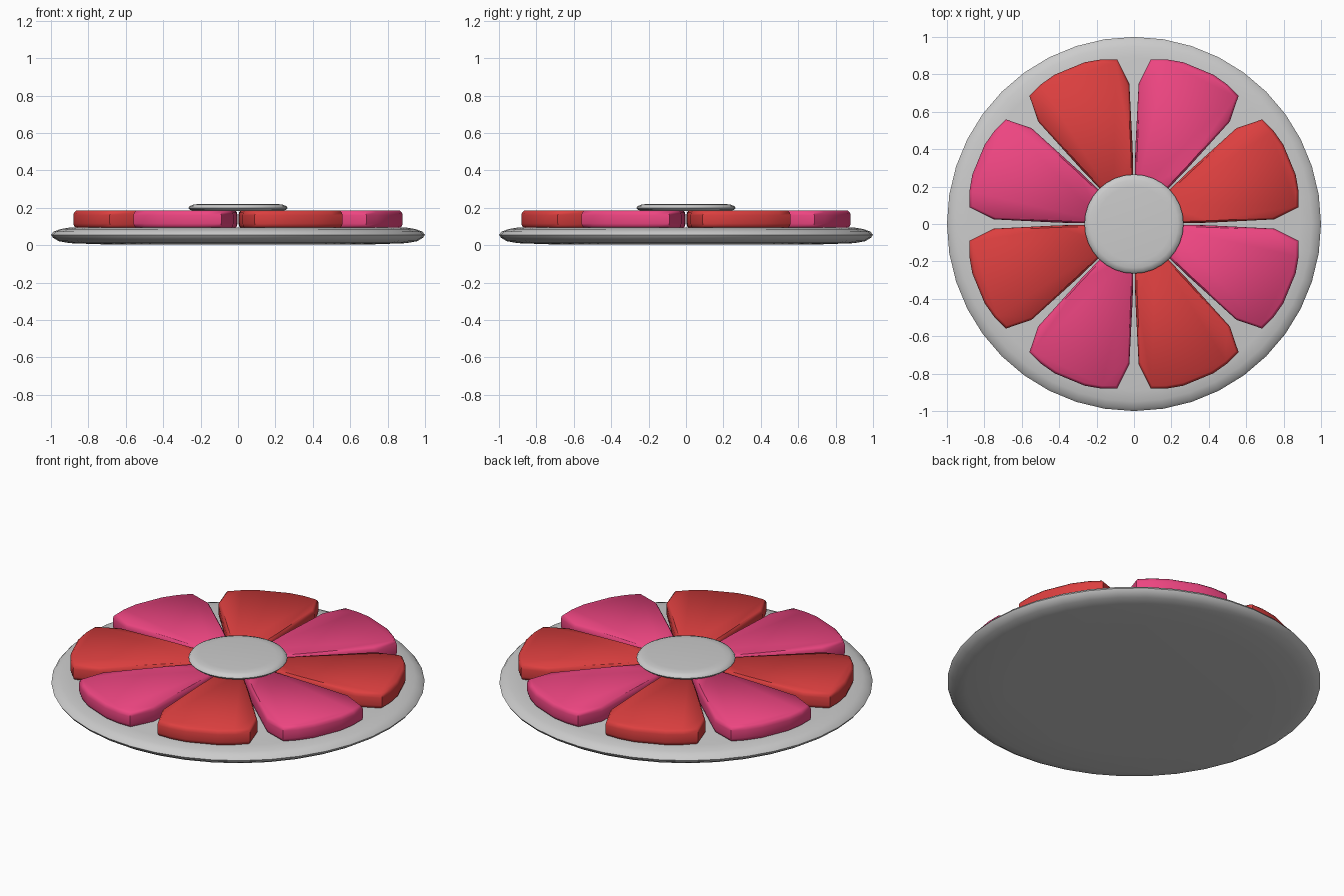
import bpy, bmesh
from math import radians, sin, cos, pi

if "Cube" in bpy.data.objects:
    bpy.data.objects.remove(bpy.data.objects["Cube"])


def finish(name, bm, angle=40):
    bmesh.ops.recalc_face_normals(bm, faces=bm.faces)
    me = bpy.data.meshes.new(name)
    bm.to_mesh(me)
    bm.free()
    ob = bpy.data.objects.new(name, me)
    bpy.context.collection.objects.link(ob)
    bpy.ops.object.select_all(action='DESELECT')
    ob.select_set(True)
    bpy.context.view_layer.objects.active = ob
    bpy.ops.object.shade_smooth_by_angle(angle=radians(angle))
    return ob


def lathe(name, profile, n=32):
    """Spin an (r, z) profile, closing both ends with flat caps."""
    bm = bmesh.new()
    rings = [[bm.verts.new((r * cos(2 * pi * i / n), r * sin(2 * pi * i / n), z))
              for i in range(n)] for r, z in profile]
    for a, b in zip(rings, rings[1:]):
        for i in range(n):
            j = (i + 1) % n
            bm.faces.new((a[i], a[j], b[j], b[i]))
    bm.faces.new(rings[0])
    bm.faces.new(rings[-1])
    return finish(name, bm, 60)


def paint(name, rgb):
    m = bpy.data.materials.new(name)
    m.diffuse_color = (*rgb, 1)
    m.use_nodes = True
    m.node_tree.nodes["Principled BSDF"].inputs["Base Color"].default_value = m.diffuse_color
    return m


# Thin plate with a rounded rim
lathe("base_plate", [(0.70, 0.008), (0.90, 0.015), (0.96, 0.026), (0.99, 0.045),
                     (1.0, 0.06), (0.985, 0.077), (0.95, 0.09), (0.89, 0.10)], 40)

# Centre cap
lathe("centre_cap", [(0.23, 0.188), (0.255, 0.192), (0.265, 0.203),
                     (0.258, 0.214), (0.235, 0.222), (0.20, 0.225)])

# Eight padded wedges: (radius, angle in degrees), mirrored about 22.5
half = [(0.15, 1.0), (0.40, 1.0), (0.75, 1.9), (0.885, 5.8), (0.897, 10.9), (0.904, 17)]
outline = half + [(r, 45 - a) for r, a in reversed(half)]
# Edge rounding: (inset factor, z)
layers = [(0.02, 0.098), (0.006, 0.106), (0, 0.12), (0, 0.165), (0.006, 0.179), (0.022, 0.19)]
colours = [paint("dark_red", (0.72, 0.05, 0.05)), paint("crimson", (0.85, 0.06, 0.22))]

for k in range(8):
    bm = bmesh.new()
    mid = radians(22.5 + 45 * k)
    cx, cy = 0.6 * cos(mid), 0.6 * sin(mid)
    rings = []
    for inset, z in layers:
        s = 1 - inset * 2.2
        ring = []
        for r, a in outline:
            t = radians(a + 45 * k)
            ring.append(bm.verts.new((cx + (r * cos(t) - cx) * s,
                                      cy + (r * sin(t) - cy) * s, z)))
        rings.append(ring)
    n = len(outline)
    for a, b in zip(rings, rings[1:]):
        for i in range(n):
            j = (i + 1) % n
            bm.faces.new((a[i], a[j], b[j], b[i]))
    bm.faces.new(rings[0])
    bm.faces.new(rings[-1])
    ob = finish(f"wedge_{k + 1}", bm, 50)
    ob.data.materials.append(colours[k % 2])

# Rest the model exactly on the ground
for ob in bpy.data.objects:
    for v in ob.data.vertices:
        v.co.z -= 0.004
